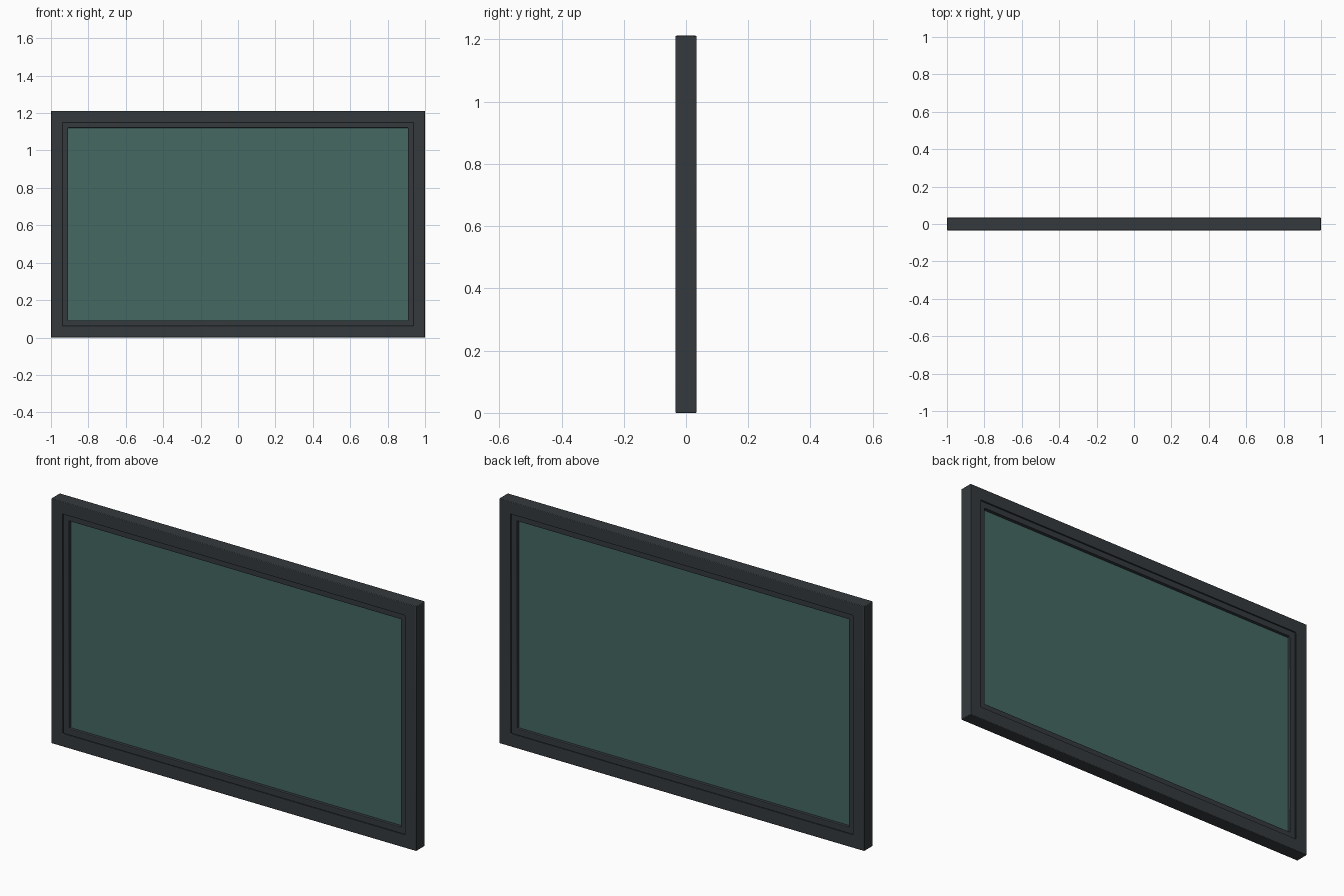
import bpy, bmesh

if "Cube" in bpy.data.objects:
    bpy.data.objects.remove(bpy.data.objects["Cube"])

W, H, D = 2.0, 1.212, 0.068


def material(name, color):
    m = bpy.data.materials.new(name)
    m.diffuse_color = color
    m.use_nodes = True
    m.node_tree.nodes["Principled BSDF"].inputs["Base Color"].default_value = m.diffuse_color
    return m


dark = material("dark_frame", (0.035, 0.042, 0.046, 1))
tint = material("tinted_glass", (0.06, 0.14, 0.12, 0.8))


def finish(name, bm, mat):
    bmesh.ops.recalc_face_normals(bm, faces=bm.faces)
    me = bpy.data.meshes.new(name)
    bm.to_mesh(me)
    bm.free()
    me.materials.append(mat)
    ob = bpy.data.objects.new(name, me)
    bpy.context.collection.objects.link(ob)
    return ob


def ring(name, outer, inner, depth, bevel):
    """Mitred rectangular ring: insets measured from the overall outline."""
    d = depth / 2
    profile = [(outer, -d), (inner, -d), (inner, d), (outer, d)]
    bm = bmesh.new()
    loops = []
    for inset, y in profile:
        x, z0, z1 = W / 2 - inset, inset, H - inset
        loops.append([bm.verts.new(p) for p in
                      ((-x, y, z0), (x, y, z0), (x, y, z1), (-x, y, z1))])
    for i in range(4):
        a, b = loops[i], loops[(i + 1) % 4]
        for j in range(4):
            k = (j + 1) % 4
            bm.faces.new((a[j], a[k], b[k], b[j]))
    ob = finish(name, bm, dark)
    mod = ob.modifiers.new("soft_edges", "BEVEL")
    mod.width, mod.segments = bevel, 2
    mod.limit_method, mod.angle_limit = "ANGLE", 0.6
    bpy.context.view_layer.objects.active = ob
    ob.select_set(True)
    bpy.ops.object.shade_smooth_by_angle()
    ob.select_set(False)
    return ob


# Outer frame and the slimmer sash set back inside it
ring("outer_frame", 0.0, 0.062, D, 0.003)
ring("inner_sash", 0.061, 0.091, 0.052, 0.003)

# Glass pane held in the middle of the sash
bm = bmesh.new()
bmesh.ops.create_cube(bm, size=1)
for v in bm.verts:
    v.co.x *= W - 2 * 0.086
    v.co.y *= 0.016
    v.co.z = v.co.z * (H - 2 * 0.086) + H / 2
finish("glass_pane", bm, tint)
